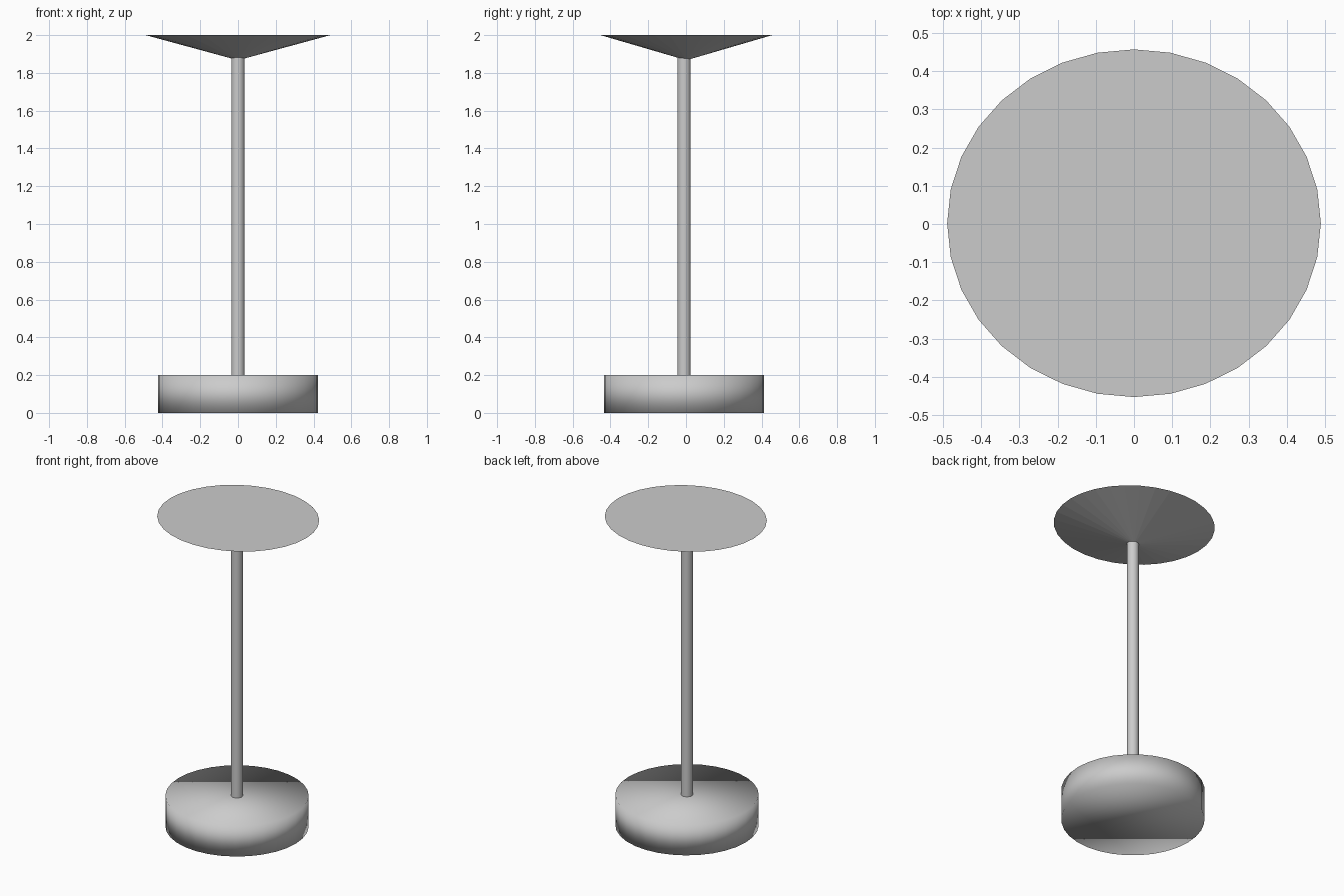
import bpy

if "Cube" in bpy.data.objects:
    bpy.data.objects.remove(bpy.data.objects["Cube"])


def finish(name, smooth):
    obj = bpy.context.object
    obj.name = name
    if smooth == "all":
        bpy.ops.object.shade_smooth()
    elif smooth == "angle":
        bpy.ops.object.shade_smooth_by_angle()
    return obj


def cylinder(name, radius, z0, z1, y, smooth):
    bpy.ops.mesh.primitive_cylinder_add(
        vertices=32, radius=radius, depth=z1 - z0, location=(0, y, (z0 + z1) / 2))
    return finish(name, smooth)


# Round base, shading blended over its rims
cylinder("base", 0.423, 0.0, 0.2, -0.01, "all")

# Thin stem, running a little into the base and the top
cylinder("stem", 0.035, 0.18, 1.89, -0.01, "angle")

# Shallow inverted cone top, flat-shaded and slightly oval
bpy.ops.mesh.primitive_cone_add(
    vertices=32, radius1=0.0, radius2=1.0, depth=0.133, location=(0, 0.002, 2.0 - 0.133 / 2))
top = finish("table_top", None)
top.scale = (0.489, 0.455, 1)
bpy.ops.object.transform_apply(location=False, rotation=False, scale=True)
